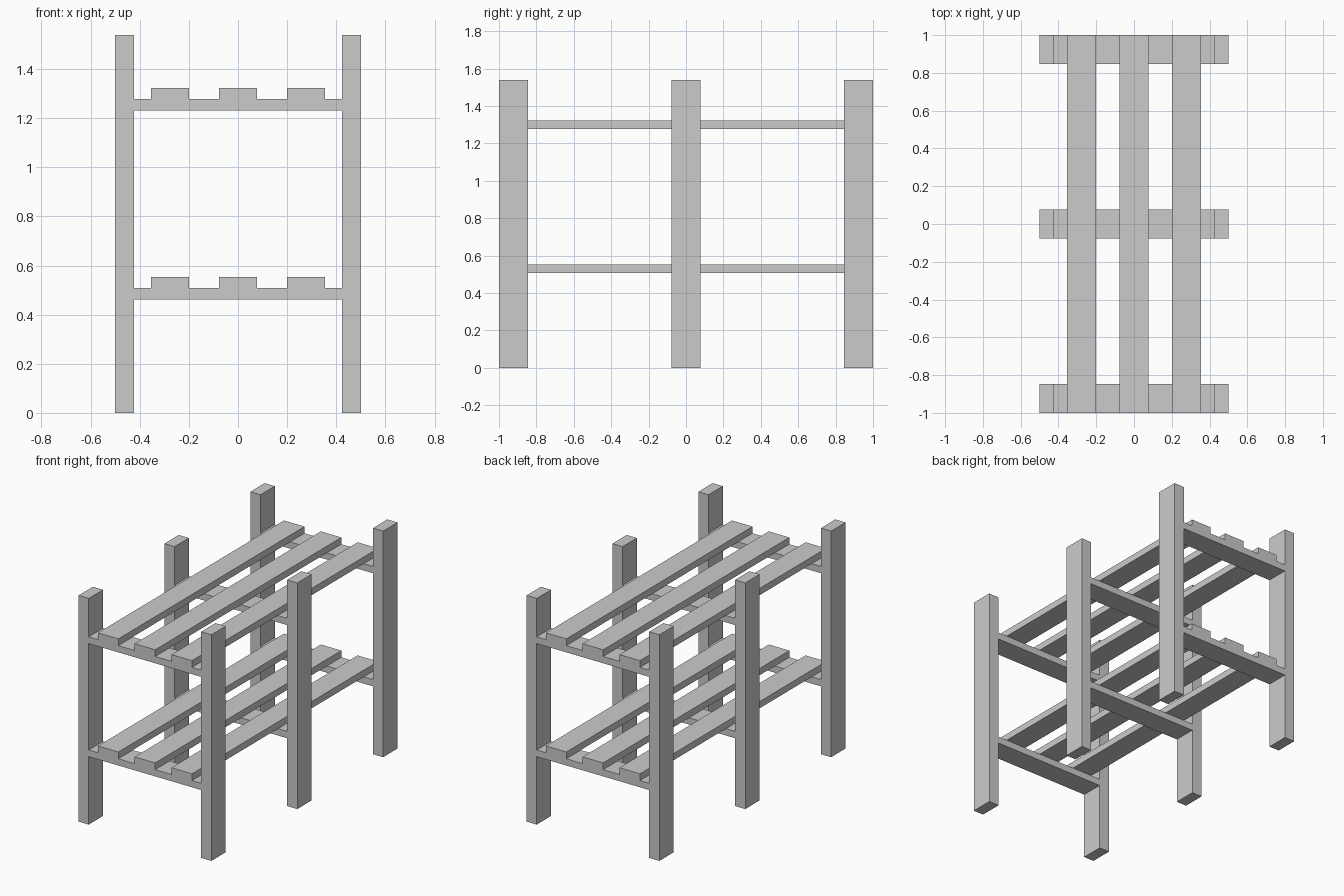
import bpy

if "Cube" in bpy.data.objects:
    bpy.data.objects.remove(bpy.data.objects["Cube"])

BOARD = 0.154   # width of every board
POST = 0.077    # post thickness
THIN = 0.046    # slat and crossbar thickness
HEIGHT = 1.538


def box(name, centre, size):
    bpy.ops.mesh.primitive_cube_add(size=1, location=centre)
    ob = bpy.context.object
    ob.name = name
    ob.scale = size
    bpy.ops.object.transform_apply(location=False, rotation=False, scale=True)
    return ob


frames = {"front": -1 + BOARD / 2, "middle": 0, "back": 1 - BOARD / 2}
shelves = {"lower": 0.4615, "upper": 1.231}  # underside of each shelf

for place, y in frames.items():
    # Upright posts
    for side, s in (("left", -1), ("right", 1)):
        box(f"{place}_{side}_post", (s * (0.5 - POST / 2), y, HEIGHT / 2),
            (POST, BOARD, HEIGHT))
    # Crossbars between the posts
    for level, z in shelves.items():
        box(f"{place}_{level}_crossbar", (0, y, z + THIN / 2),
            (1 - 2 * POST, BOARD, THIN))

# Long shelf slats resting on the crossbars
for level, z in shelves.items():
    for side, x in (("left", -0.277), ("centre", 0), ("right", 0.277)):
        box(f"{level}_{side}_slat", (x, 0, z + THIN * 1.5), (BOARD, 2, THIN))
